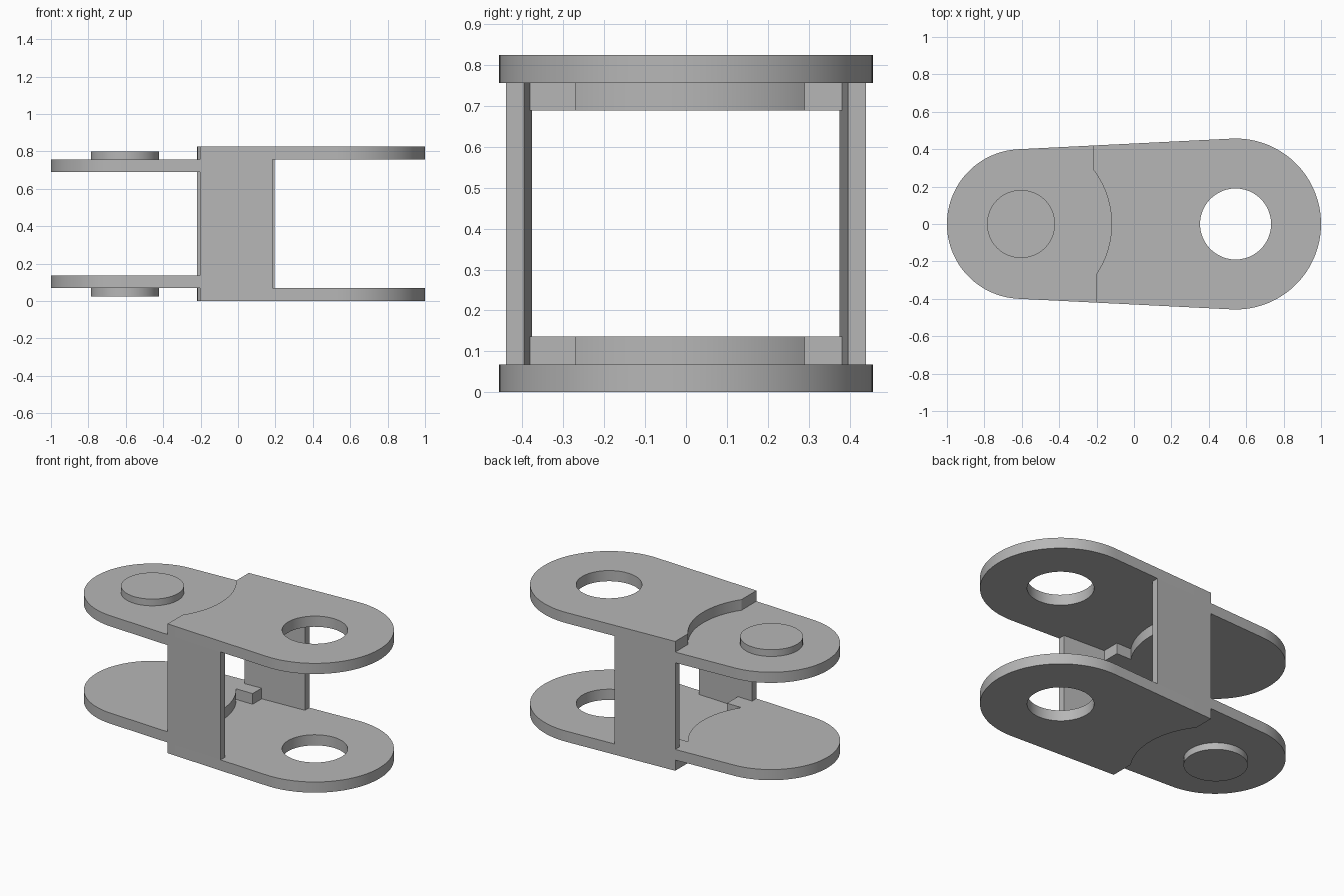
import bpy
import bmesh
import math
from math import sin, cos, radians
from mathutils import Matrix

if "Cube" in bpy.data.objects:
    bpy.data.objects.remove(bpy.data.objects["Cube"], do_unlink=True)

# Main dimensions
HEIGHT, PLATE = 0.825, 0.068
PIN_X, PIN_END_R, PIN_R = -0.6, 0.4, 0.182
EYE_X, EYE_END_R, HOLE_R = 0.543, 0.457, 0.19
SEAT_R = 0.48
TILT = math.degrees(math.asin((EYE_END_R - PIN_END_R) / (EYE_X - PIN_X)))
SIDES = ((1, -0.218, 0.195, 0.29), (-1, -0.203, 0.185, 0.27))

steel = bpy.data.materials.new("grey_steel")
steel.use_nodes = True
steel.diffuse_color = (0.47, 0.47, 0.47, 1)
steel.node_tree.nodes["Principled BSDF"].inputs["Base Color"].default_value = steel.diffuse_color


def arc(cx, r, start, end, n=48):
    """Points on a circle centred on the x axis, angles in degrees."""
    angles = [radians(start + (end - start) * i / n) for i in range(n + 1)]
    return [(cx + r * cos(a), r * sin(a)) for a in angles]


def edge_y(x):
    """Half width of the link along its tapering straight side."""
    t = radians(TILT)
    return (PIN_END_R + (x - PIN_X) * sin(t)) / cos(t)


def slab(name, loops, z0, z1):
    """Flat part from an outline and optional holes, between two heights."""
    curve = bpy.data.curves.new(name, "CURVE")
    curve.dimensions = "2D"
    curve.fill_mode = "BOTH"
    curve.extrude = (z1 - z0) / 2
    for loop in loops:
        spline = curve.splines.new("POLY")
        spline.points.add(len(loop) - 1)
        for point, (x, y) in zip(spline.points, loop):
            point.co = (x, y, 0, 1)
        spline.use_cyclic_u = True
    obj = bpy.data.objects.new(name, curve)
    bpy.context.collection.objects.link(obj)
    bpy.ops.object.select_all(action="DESELECT")
    obj.select_set(True)
    bpy.context.view_layer.objects.active = obj
    bpy.ops.object.convert(target="MESH")
    obj = bpy.context.object
    obj.name = name
    # Weld caps to sides and put the part at its height
    bm = bmesh.new()
    bm.from_mesh(obj.data)
    bmesh.ops.remove_doubles(bm, verts=bm.verts, dist=0.0001)
    bmesh.ops.recalc_face_normals(bm, faces=bm.faces)
    bmesh.ops.transform(bm, matrix=Matrix.Translation((0, 0, (z0 + z1) / 2)), verts=bm.verts)
    bm.to_mesh(obj.data)
    bm.free()
    obj.data.materials.clear()
    obj.data.materials.append(steel)
    bpy.ops.object.shade_smooth_by_angle(angle=radians(30))
    return obj


# Curved seat shared by both kinds of plate
back_x, front_x = SIDES[0][1], SIDES[1][1]
seat_hi = math.degrees(math.asin(SIDES[0][3] / SEAT_R))
seat_lo = -math.degrees(math.asin(SIDES[1][3] / SEAT_R))
seat = arc(PIN_X, SEAT_R, seat_hi, seat_lo)

# Eye plate: rounded end with a hole, hollow seat at the other end
eye_outline = arc(EYE_X, EYE_END_R, TILT - 90 + 0 - 2 * TILT, 90 + TILT, 64)
eye_outline += [(back_x, edge_y(back_x))] + seat + [(front_x, -edge_y(front_x))]
eye_hole = arc(EYE_X, HOLE_R, 0, 352.5, 47)

# Pin plate: rounded end, bulging seat, and two tabs along the walls
WALL, TAB_X = 0.044, -0.1


def tab(sign, x0, y_in):
    return [(x0, sign * edge_y(x0)), (x0, sign * (edge_y(x0) - WALL)),
            (TAB_X, sign * (edge_y(TAB_X) - WALL)), (TAB_X, sign * y_in)]


pin_outline = arc(PIN_X, PIN_END_R, 270 - TILT, 90 + TILT, 64)
pin_outline += tab(1, back_x, SIDES[0][3]) + seat
pin_outline += tab(-1, front_x, SIDES[1][3])[::-1]

pin_disc = arc(PIN_X - 0.004, PIN_R, 0, 352.5, 47)

# Lower and upper sets, mirrored about mid height
for level in ("lower", "upper"):
    def span(a, b):
        return (a, b) if level == "lower" else (HEIGHT - b, HEIGHT - a)
    slab(level + "_eye_plate", [eye_outline, eye_hole], *span(0, PLATE))
    slab(level + "_pin_plate", [pin_outline], *span(PLATE, 2 * PLATE))
    slab(level + "_pin", [pin_disc], *span(0.025, PLATE))

# Side walls joining the two eye plates
for name, (sign, x0, x1, _) in zip(("back_wall", "front_wall"), SIDES):
    profile = [(x, sign * (edge_y(x) - inset))
               for x, inset in ((x0, 0), (x1, 0), (x1, WALL), (x0, WALL))]
    slab(name, [profile], PLATE, HEIGHT - PLATE)
